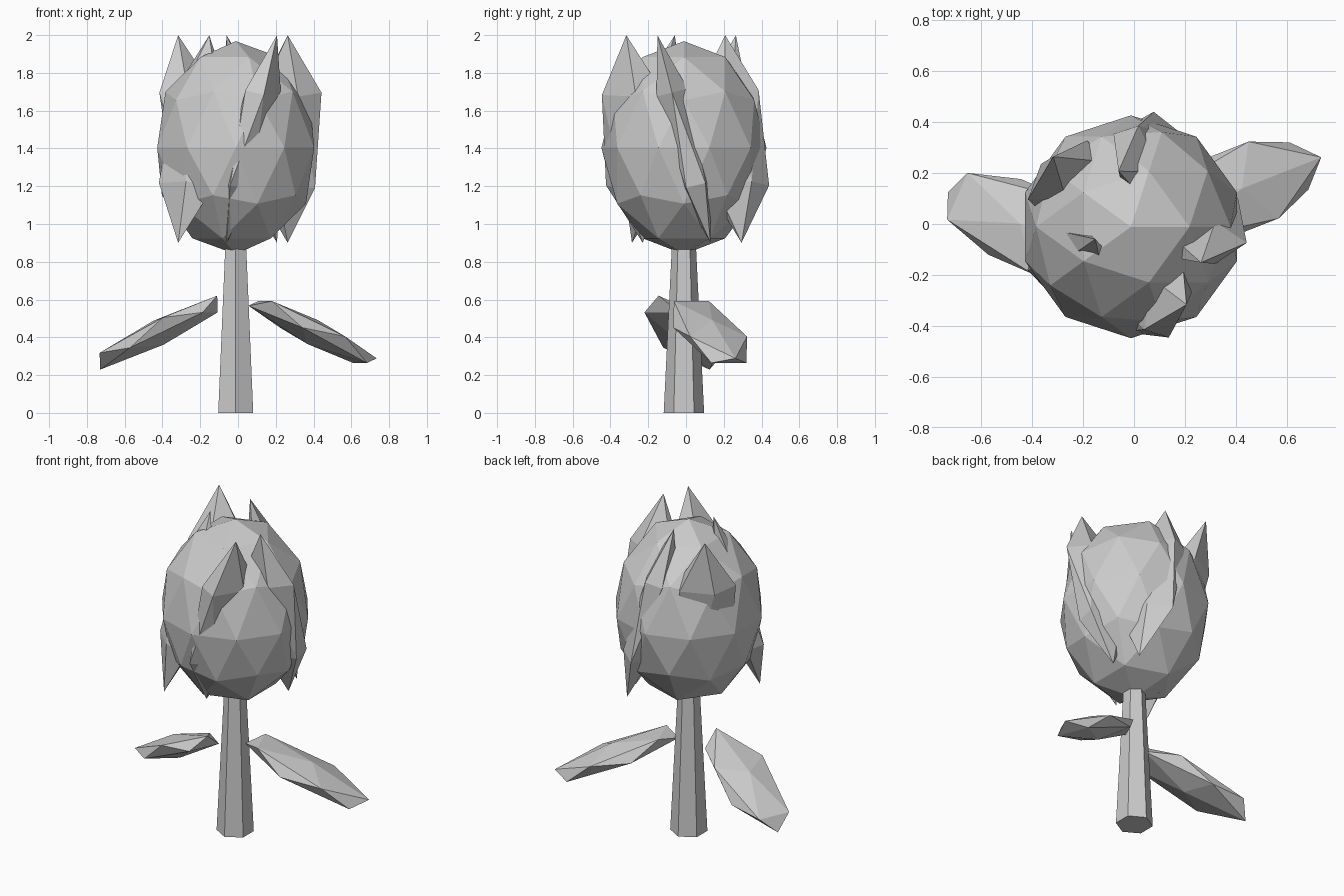
import bpy
from math import cos, sin, radians

if "Cube" in bpy.data.objects:
    bpy.data.objects.remove(bpy.data.objects["Cube"])

CX, CY = -0.012, -0.011   # flower axis


def blob(name, loc, scale, rot=(0, 0, 0), subdivisions=1):
    """Flat-shaded stretched icosphere."""
    bpy.ops.mesh.primitive_ico_sphere_add(subdivisions=subdivisions, radius=1,
                                          location=loc, rotation=rot)
    ob = bpy.context.object
    ob.name = name
    ob.scale = scale
    return ob


# Tapered six-sided stem, running a little way into the bud
bpy.ops.mesh.primitive_cone_add(vertices=6, radius1=0.107, radius2=0.062,
                                depth=0.92, location=(CX, CY, 0.46))
bpy.context.object.name = "stem"

# Faceted bud
blob("bud", (CX, CY, 1.404), (0.437, 0.437, 0.564), subdivisions=2)

# Five slanted petals around the bud, turning against their placement angle
for k in range(5):
    a = radians(72 * k)
    blob(f"petal_{k + 1}",
         (CX + 0.275 * cos(a), CY + 0.275 * sin(a), 1.45),
         (0.2, 0.1, 0.567), (0.25, 0, -a))

# Two drooping leaves
leaf_size = (0.435, 0.19, 0.07)
blob("left_leaf", (-0.42, -0.01, 0.425), leaf_size,
     (0, radians(-25.5), radians(-23.5)))
blob("right_leaf", (0.395, 0.128, 0.428), leaf_size,
     (0, radians(25.5), radians(21.5)))
